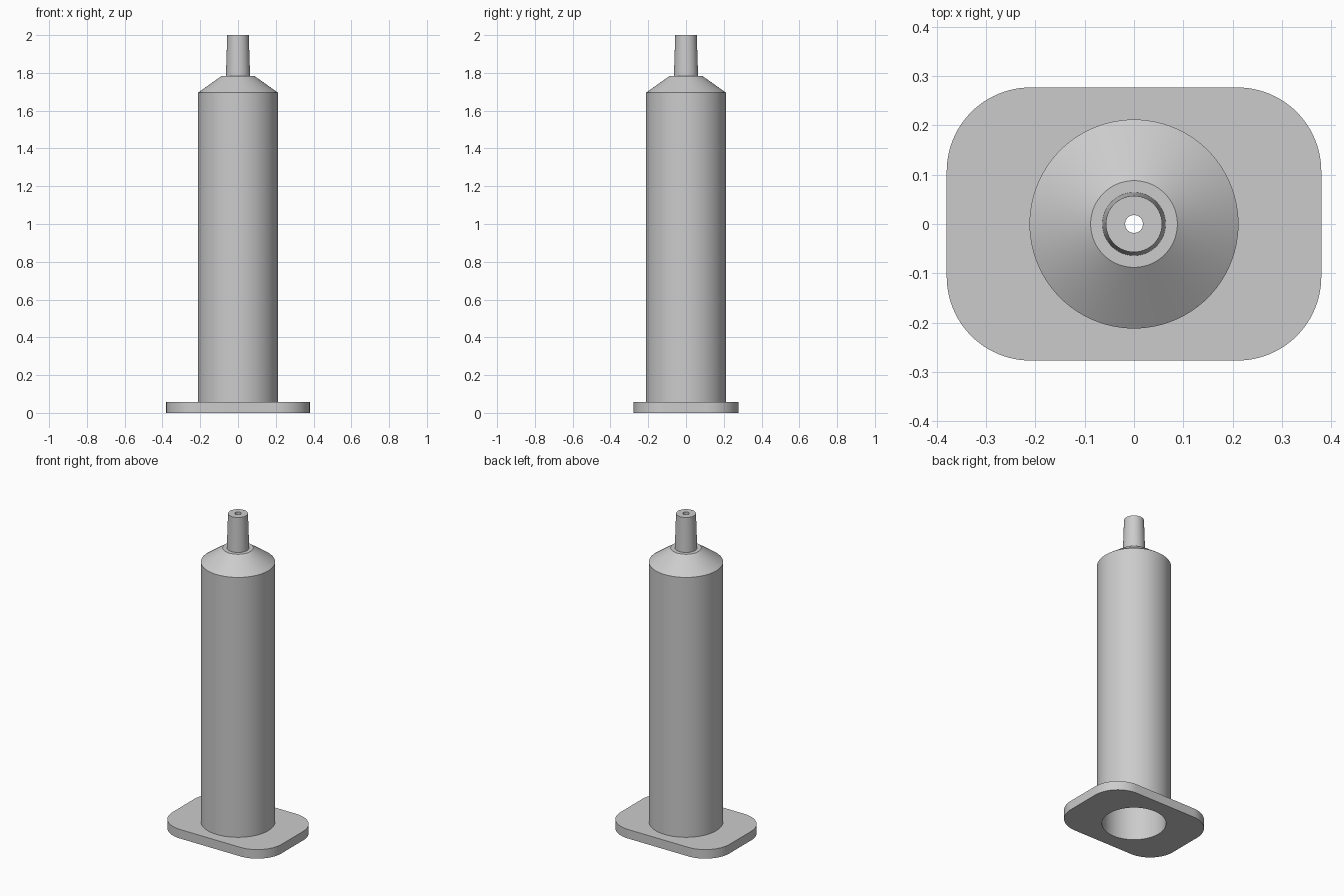
import bpy, bmesh, math

if "Cube" in bpy.data.objects:
    bpy.data.objects.remove(bpy.data.objects["Cube"])

STEPS = 24  # segments per quarter turn

grey = bpy.data.materials.new("light grey plastic")
grey.use_nodes = True
grey.diffuse_color = (0.6, 0.6, 0.6, 1)
grey.node_tree.nodes["Principled BSDF"].inputs["Base Color"].default_value = (0.6, 0.6, 0.6, 1)


def ring(bm, radius, z, dx=0.0, dy=0.0):
    """Circle, or rounded rectangle when its corner centres are moved out."""
    verts = []
    for quarter, (sx, sy) in enumerate([(1, 1), (-1, 1), (-1, -1), (1, -1)]):
        for i in range(STEPS + 1):
            a = (quarter + i / STEPS) * math.pi / 2
            verts.append(bm.verts.new((sx * dx + radius * math.cos(a),
                                       sy * dy + radius * math.sin(a), z)))
    return verts


def loft(name, sections):
    """Skin a closed chain of rings into one hollow solid."""
    bm = bmesh.new()
    rings = [ring(bm, *s) for s in sections]
    for a, b in zip(rings, rings[1:] + rings[:1]):
        for i in range(len(a)):
            j = (i + 1) % len(a)
            bm.faces.new((a[i], a[j], b[j], b[i]))
    bmesh.ops.remove_doubles(bm, verts=bm.verts[:], dist=1e-5)
    bmesh.ops.recalc_face_normals(bm, faces=bm.faces[:])
    mesh = bpy.data.meshes.new(name)
    bm.to_mesh(mesh)
    bm.free()
    mesh.materials.append(grey)
    obj = bpy.data.objects.new(name, mesh)
    bpy.context.collection.objects.link(obj)
    bpy.ops.object.select_all(action="DESELECT")
    obj.select_set(True)
    bpy.context.view_layer.objects.active = obj
    bpy.ops.object.shade_smooth_by_angle(angle=math.radians(25))
    return obj


BORE, HOLE, BARREL = 0.183, 0.018, 0.212
FLANGE = 0.057

loft("syringe_barrel", [
    # finger flange
    (BORE, 0),
    (0.17, 0, 0.21, 0.107),
    (0.17, FLANGE, 0.21, 0.107),
    # barrel and sloped shoulder
    (BARREL, FLANGE),
    (BARREL, 1.695),
    (0.088, 1.783),
    # tapered nozzle
    (0.064, 1.783),
    (0.057, 2.0),
    # outlet channel and inside of the shoulder
    (HOLE, 2.0),
    (HOLE, 1.76),
    (BORE, 1.68),
])
